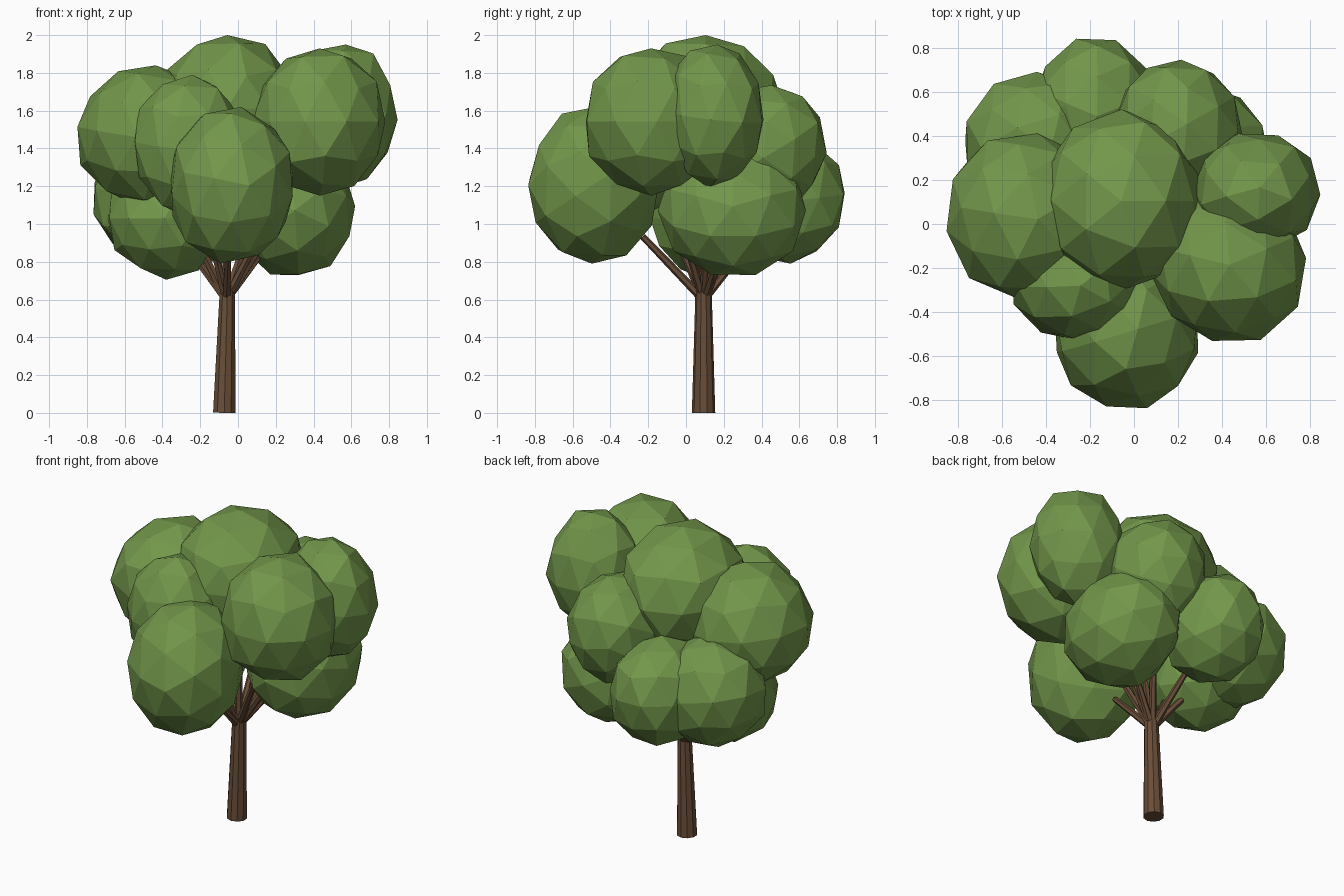
import bpy, random
from mathutils import Vector, Euler

if "Cube" in bpy.data.objects:
    bpy.data.objects.remove(bpy.data.objects["Cube"])

random.seed(11)


def material(name, color):
    m = bpy.data.materials.new(name)
    m.diffuse_color = (*color, 1)
    m.use_nodes = True
    m.node_tree.nodes["Principled BSDF"].inputs["Base Color"].default_value = m.diffuse_color
    return m


LEAF = material("leaf_green", (0.17, 0.31, 0.07))
BARK = material("bark_brown", (0.14, 0.075, 0.04))


def limb(name, a, b, r1, r2, sides):
    """Tapered cylinder from a to b."""
    a, b = Vector(a), Vector(b)
    d = b - a
    bpy.ops.mesh.primitive_cone_add(vertices=sides, radius1=r1, radius2=r2,
                                    depth=d.length, location=(a + b) / 2)
    o = bpy.context.object
    o.name = name
    o.rotation_mode = 'QUATERNION'
    o.rotation_quaternion = Vector((0, 0, 1)).rotation_difference(d)
    o.data.materials.append(BARK)


def clump(name, lo, hi, turn):
    """Turned, faceted leaf ball fitted to the box lo..hi."""
    bpy.ops.mesh.primitive_ico_sphere_add(subdivisions=2, radius=1)
    o = bpy.context.object
    o.name = name
    rot = Euler(turn).to_matrix()
    pts = [rot @ v.co * random.uniform(0.97, 1.03) for v in o.data.vertices]
    for i in range(3):
        a, b = min(p[i] for p in pts), max(p[i] for p in pts)
        for p in pts:
            p[i] = lo[i] + (p[i] - a) / (b - a) * (hi[i] - lo[i])
    for v, p in zip(o.data.vertices, pts):
        v.co = p
    o.data.materials.append(LEAF)


# leaf clumps: low corner, high corner, turn
clumps = {
    "crown_top": ((-0.42, -0.30, 1.22), (0.30, 0.52, 2.00), (0, 0, 0)),
    "crown_left": ((-0.85, -0.335, 1.10), (-0.13, 0.41, 1.84), (0.1, 0.1, 0.5)),
    "crown_right_front": ((0.07, -0.53, 1.15), (0.78, 0.16, 1.93), (0, 0, 0.4)),
    "crown_right": ((0.27, -0.11, 1.19), (0.845, 0.41, 1.95), (0, 0.1, 0.9)),
    "crown_front_low": ((-0.36, -0.835, 0.79), (0.29, -0.15, 1.62), (0.5, 0, 0)),
    "crown_front_left": ((-0.55, -0.53, 1.04), (0.03, 0.02, 1.79), (0.1, 0, 0.7)),
    "crown_back_right": ((-0.09, 0.12, 1.06), (0.49, 0.745, 1.735), (0.5, 0, 0.2)),
    "crown_back_low": ((-0.46, 0.20, 0.79), (0.12, 0.84, 1.47), (0.1, 0, 0.3)),
    "crown_back_left": ((-0.765, 0.03, 0.80), (-0.12, 0.69, 1.48), (0.1, 0.2, 0)),
    "crown_right_low": ((-0.02, -0.15, 0.73), (0.62, 0.635, 1.42), (0, 0.4, 0)),
    "crown_left_low": ((-0.69, -0.19, 0.705), (-0.07, 0.43, 1.34), (0, 0, 0.6)),
}
for n, (lo, hi, t) in clumps.items():
    clump(n, lo, hi, t)

# trunk, running up into the crown
limb("trunk", (-0.073, 0.093, 0), (-0.055, 0.093, 0.68), 0.062, 0.042, 10)

# branches reaching part way to each clump
root = Vector((-0.062, 0.093, 0.60))
for n, (lo, hi, t) in clumps.items():
    mid = (Vector(lo) + Vector(hi)) / 2
    limb(n.replace("crown", "branch"), root, root.lerp(mid, 0.55), 0.024, 0.017, 6)
